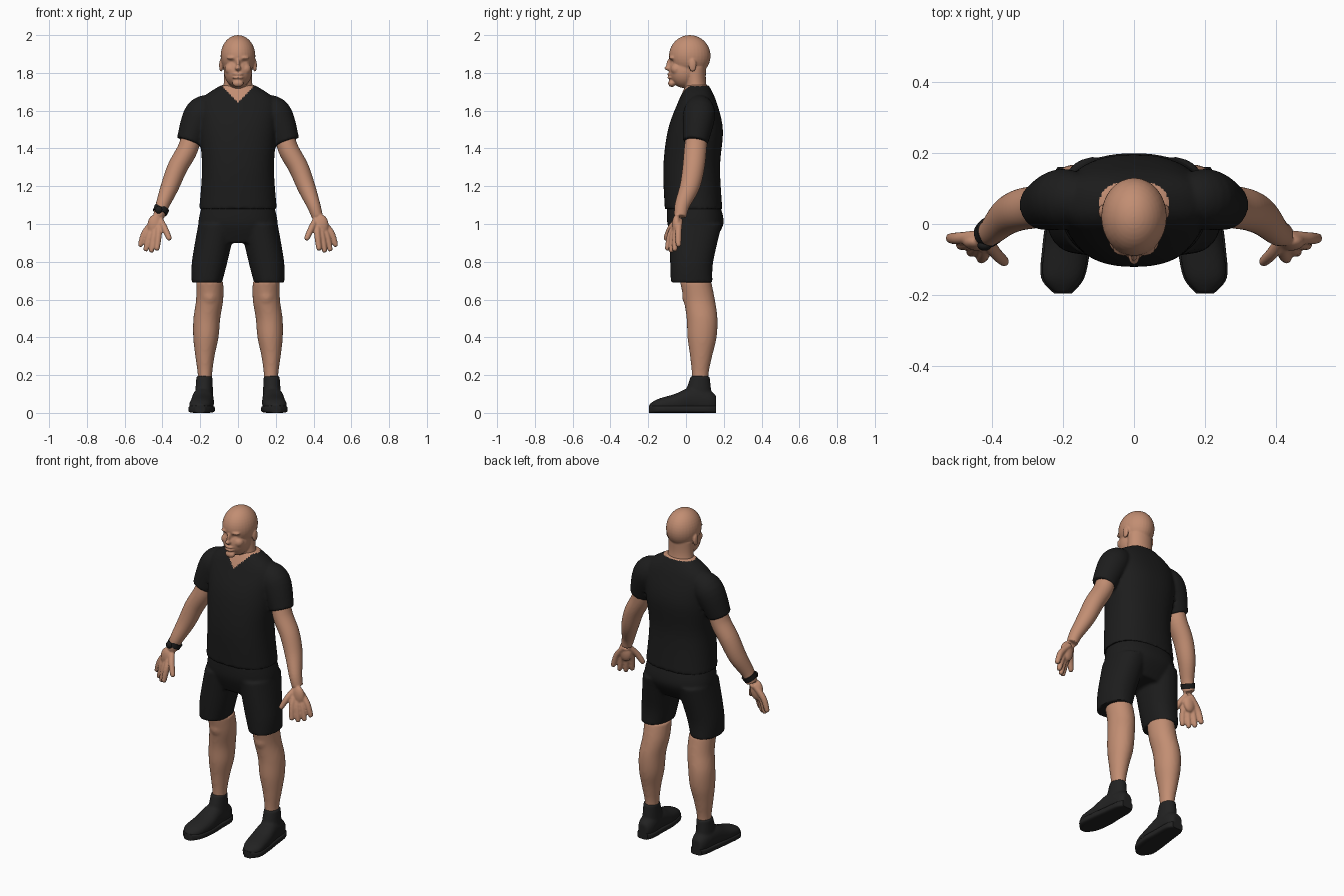
import bpy, bmesh, math
from mathutils import Matrix, Vector

cube = bpy.data.objects.get("Cube")
if cube:
    bpy.data.objects.remove(cube, do_unlink=True)


def material(name, red, green, blue):
    mat = bpy.data.materials.new(name)
    mat.use_nodes = True
    colour = (red, green, blue, 1)
    mat.diffuse_color = colour
    shader = mat.node_tree.nodes["Principled BSDF"]
    shader.inputs["Base Color"].default_value = colour
    shader.inputs["Roughness"].default_value = .8
    return mat


SKIN = material("skin", .54, .27, .17)
CLOTH = material("black cloth", .012, .012, .012)
SHOE = material("shoe black", .016, .016, .016)
UP = Vector((0, 0, 1))
FORWARD = Vector((0, -1, 0))


def blend(before, start, end, after, t):
    """Catmull-Rom curve between start and end."""
    slope_in, slope_out = (end - before) / 2, (after - start) / 2
    ease = t * t * (3 - 2 * t)
    return (start + (end - start) * ease
            + slope_in * t * (1 - t) ** 2 - slope_out * t * t * (1 - t))


def smooth_rows(rows, steps=6):
    padded = [rows[0], *rows, rows[-1]]
    result = []
    for group in zip(padded, padded[1:], padded[2:], padded[3:]):
        for step in range(steps):
            result.append([blend(*values, step / steps) for values in zip(*group)])
    return result + [list(rows[-1])]


def loft(bm, rows, axis=None, side=1, depth=1, power=2, count=40):
    """Closed tube through sections (x, y, z, half width[, half depth])."""
    rows = smooth_rows([row if len(row) > 4 else (*row, row[3] * depth) for row in rows])
    centres = [Vector(row[:3]) for row in rows]
    last = len(rows) - 1
    rings = []
    for i, (centre, row) in enumerate(zip(centres, rows)):
        along = axis or (centres[min(i + 1, last)] - centres[max(i - 1, 0)]).normalized()
        across = (Vector((1, 0, 0)) - along * along.x).normalized()
        through = along.cross(across)
        ring = []
        for k in range(count):
            angle = math.tau * k / count
            c, s = [math.copysign(abs(f) ** (2 / power), f)
                    for f in (math.cos(angle), math.sin(angle))]
            point = centre + across * c * row[3] + through * s * row[4]
            ring.append(bm.verts.new((point.x * side, point.y, point.z)))
        rings.append(ring)
    for lower, upper in zip(rings, rings[1:]):
        for k in range(count):
            n = (k + 1) % count
            bm.faces.new((lower[k], lower[n], upper[n], upper[k]))
    bm.faces.new(rings[0])
    bm.faces.new(rings[-1])


def ball(bm, centre, size, side=1):
    """Ellipsoid with the given half sizes."""
    x, y, z = centre
    place = Matrix.Translation((x * side, y, z)) @ Matrix.Diagonal((*size, 1))
    bmesh.ops.create_uvsphere(bm, u_segments=32, v_segments=20, radius=1, matrix=place)


def finish(name, bm, mats, voxel=0, relax=3):
    """Make one object, fused into a single surface if a voxel size is given."""
    bmesh.ops.recalc_face_normals(bm, faces=bm.faces)
    mesh = bpy.data.meshes.new(name)
    bm.to_mesh(mesh)
    bm.free()
    obj = bpy.data.objects.new(name, mesh)
    bpy.context.scene.collection.objects.link(obj)
    if voxel:
        fuse = obj.modifiers.new("fuse", "REMESH")
        fuse.mode, fuse.voxel_size = "VOXEL", voxel
        soften = obj.modifiers.new("soften", "SMOOTH")
        soften.factor, soften.iterations = .5, relax
        graph = bpy.context.evaluated_depsgraph_get()
        fused = bpy.data.meshes.new_from_object(obj.evaluated_get(graph))
        obj.modifiers.clear()
        obj.data = fused
    obj.data.materials.clear()
    for mat in mats:
        obj.data.materials.append(mat)
    bpy.ops.object.select_all(action="DESELECT")
    bpy.context.view_layer.objects.active = obj
    obj.select_set(True)
    bpy.ops.object.shade_smooth_by_angle(angle=math.radians(50))
    return obj


# Head: skull, jaw, neck, then facial features
bm = bmesh.new()
ball(bm, (0, .02, 1.89), (.092, .11, .11))
ball(bm, (0, -.01, 1.81), (.075, .08, .09))
loft(bm, [(0, .06, 1.65, .09), (0, .05, 1.75, .075), (0, .05, 1.83, .075)], UP, depth=.75)
ball(bm, (0, -.09, 1.825), (.016, .025, .013))
ball(bm, (0, -.085, 1.845), (.01, .02, .03))
ball(bm, (0, -.075, 1.745), (.03, .02, .02))
for lip in (1.775, 1.793):
    ball(bm, (0, -.08, lip), (.03, .02, .008))
for side in (1, -1):
    ball(bm, (.09, .035, 1.84), (.01, .02, .035), side)
    ball(bm, (.03, -.07, 1.88), (.03, .02, .01), side)
    ball(bm, (.04, -.05, 1.82), (.03, .03, .03), side)
head = finish("head", bm, [SKIN], .005)

# Eye sockets pressed into the face
for vert in head.data.vertices:
    if vert.co.y < 0:
        across, rise = abs(vert.co.x) - .033, vert.co.z - 1.86
        vert.co.y += .008 * math.exp(-(across / .015) ** 2 - (rise / .01) ** 2)

# Shirt with short sleeves; the skin inside the V neck is coloured by rule
bm = bmesh.new()
loft(bm, [(0, .04, 1.08, .205, .152), (0, .03, 1.3, .19, .15), (0, .05, 1.5, .205, .145),
          (0, .06, 1.65, .2, .1), (0, .06, 1.735, .09, .06)], UP, power=2.3, count=64)
for side in (1, -1):
    loft(bm, [(.13, .07, 1.63, .06), (.2, .07, 1.58, .085), (.26, .05, 1.435, .067)], side=side)
shirt = finish("shirt", bm, [CLOTH, SKIN], .008)
for face in shirt.data.polygons:
    x, y, z = face.center
    in_front = y < .05 and z > 1.645 + abs(x)
    if abs(x) < .1 and (in_front or z > 1.73):
        face.material_index = 1

# Shorts
bm = bmesh.new()
loft(bm, [(0, .04, 1.1, .19, .14), (0, .05, 1, .21, .148), (0, .04, .9, .19, .1)],
     UP, power=2.3, count=64)
for side in (1, -1):
    loft(bm, [(.11, .05, 1, .1, .14), (.15, .03, .8, .094, .114), (.165, .03, .69, .08, .11)],
         UP, side, power=2.2)
finish("shorts", bm, [CLOTH], .009)

# Limbs and shoes on both sides
wrist = Vector((.42, -.03, 1.04))
index_knuckle, little_knuckle = Vector((.42, -.08, .95)), Vector((.49, -.04, .96))
index_tip, little_tip = Vector((.43, -.1, .86)), Vector((.52, -.04, .88))
digits = [(Vector((.39, -.08, .98)), Vector((.36, -.11, .915)))]
for i in range(4):
    spread = i / 3
    reach = UP * .02 * math.sin(math.pi * spread)
    digits.append((index_knuckle.lerp(little_knuckle, spread) - reach / 2,
                   index_tip.lerp(little_tip, spread) - reach))

for side, label in ((1, "left"), (-1, "right")):
    # Arm, palm and fingers
    bm = bmesh.new()
    loft(bm, [(.24, .06, 1.5, .05), (.265, .05, 1.4, .054), (.32, .04, 1.3, .053),
              (.36, .02, 1.2, .048), (.4, -.02, 1.1, .036), (.42, -.03, 1.04, .03)],
         side=side, depth=1.1)
    ball(bm, (.44, -.05, .99), (.04, .025, .06), side)
    for knuckle, tip in digits:
        points = [wrist.lerp(knuckle, .2), knuckle, tip.lerp(knuckle, .15), tip]
        loft(bm, [(*p, w) for p, w in zip(points, (.015, .017, .014, .006))], side=side)
    finish(label + "_arm", bm, [SKIN], .005)

    # Bare lower leg with kneecap
    bm = bmesh.new()
    loft(bm, [(.15, .05, .7, .072), (.15, .07, .6, .072), (.165, .085, .5, .071),
              (.17, .085, .4, .067), (.175, .08, .3, .051), (.175, .075, .2, .038),
              (.175, .075, .1, .038)], UP, side, depth=1.15)
    ball(bm, (.15, 0, .62), (.035, .02, .045), side)
    finish(label + "_leg", bm, [SKIN], .009, 5)

    # Shoe upper with ankle collar
    bm = bmesh.new()
    foot = [(.18, .16, .05, .03, .04), (.18, .12, .06, .048, .06), (.185, .03, .07, .055, .066),
            (.19, -.06, .05, .062, .05), (.2, -.15, .04, .056, .033), (.2, -.195, .03, .02, .015)]
    loft(bm, foot, FORWARD, side, power=2.3)
    loft(bm, [(.18, .06, .06, .05, .08), (.178, .075, .195, .042, .05)], UP, side)
    finish(label + "_shoe", bm, [SHOE], .007)

    # Sole, following the outline of the upper
    bm = bmesh.new()
    loft(bm, [(x, y, .02, width + .005, .02) for x, y, z, width, height in foot],
         FORWARD, side, power=4)
    finish(label + "_sole", bm, [SHOE])

# Watch on the right wrist
bm = bmesh.new()
loft(bm, [(.403, -.02, 1.085, .041), (.414, -.03, 1.06, .039)], side=-1)
ball(bm, (.42, -.06, 1.075), (.02, .015, .02), -1)
finish("wrist_watch", bm, [CLOTH])
